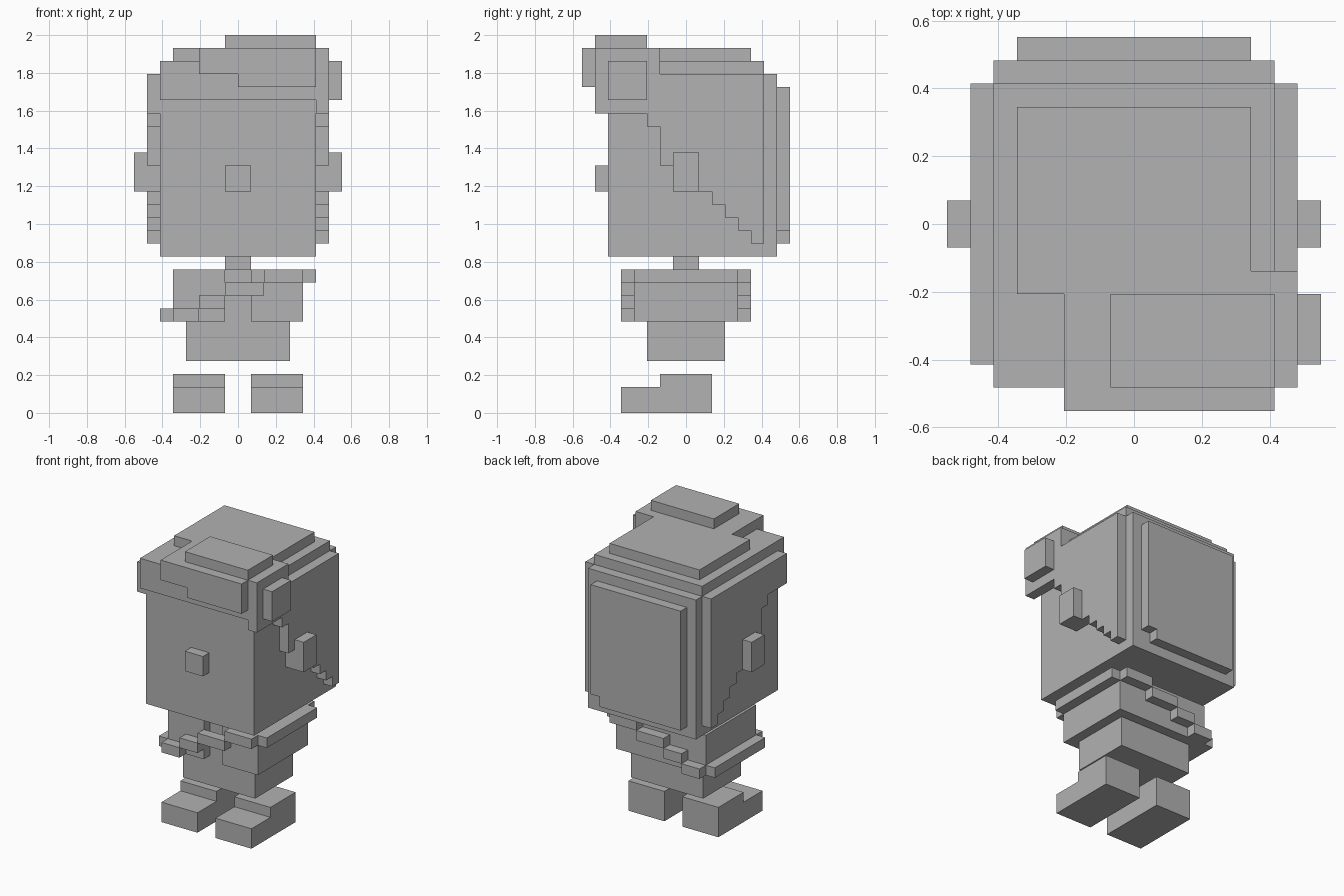
import bpy, bmesh
from mathutils import Matrix, Vector

if "Cube" in bpy.data.objects:
    bpy.data.objects.remove(bpy.data.objects["Cube"])

U = 2 / 29  # one block; the figure is 29 blocks tall

grey = bpy.data.materials.new("plain grey")
grey.diffuse_color = (0.445, 0.445, 0.445, 1)
grey.use_nodes = True
grey.node_tree.nodes["Principled BSDF"].inputs["Base Color"].default_value = grey.diffuse_color


def part(name, *boxes, mirror=False):
    """One object from boxes (x0, x1, y0, y1, z0, z1) given in blocks."""
    bm = bmesh.new()
    if mirror:
        boxes += tuple((-x1, -x0, *rest) for x0, x1, *rest in boxes)
    for x0, x1, y0, y1, z0, z1 in boxes:
        centre = Vector((x0 + x1, y0 + y1, z0 + z1)) * U / 2
        size = Vector((x1 - x0, y1 - y0, z1 - z0)) * U
        bmesh.ops.create_cube(bm, size=1, matrix=Matrix.LocRotScale(centre, None, size))
    mesh = bpy.data.meshes.new(name)
    bm.to_mesh(mesh)
    bm.free()
    mesh.materials.append(grey)
    bpy.context.collection.objects.link(bpy.data.objects.new(name, mesh))


# Shoes with a raised ankle
part("shoes", (1, 5, -5, 2, 0, 2), (1, 5, -2, 2, 2, 3), mirror=True)

# Body, and a jacket open at the front
part("hips", (-4, 4, -3, 3, 4, 7))
part("jacket", (-5, 5, -3, 4, 7, 11), (-5, -1, -4, -3, 7, 11), (1, 5, -4, -3, 7, 11))
part("neck", (-1, 1, -1, 1, 11, 12))

# Stepped sash running from the right shoulder to the left hip, front and back
steps = [(-5, -3, 7), (-3, -1, 8), (-1, 2, 9), (2, 5, 10)]
sash = [(x0, x1, y, y + 1, z, z + 1) for x0, x1, z in steps for y in (-5, 4)]
part("sash", *sash, (5, 6, -4, 4, 10, 11), (-6, -5, -4, 4, 7, 8))

# Head, nose and ears
part("head", (-6, 6, -6, 6, 12, 26))
part("nose", (-1, 1, -7, -6, 17, 19))
part("ears", (7, 8, -1, 1, 17, 20), mirror=True)

# Side hair: columns (y start, y end, lowest block) forming a staircase
columns = [(-6, -3, 23), (-3, -2, 22), (-2, -1, 19), (-1, 2, 17),
           (2, 3, 16), (3, 4, 15), (4, 5, 14), (5, 6, 13)]
part("side_hair", *[(6, 7, y0, y1, z, 26) for y0, y1, z in columns], mirror=True)

# Back hair in two layers, the outer one with a notched corner
part("back_hair", (-6, 6, 6, 7, 12, 26))
part("outer_back_hair", (-5, 4, 7, 8, 13, 25), (4, 5, 7, 8, 14, 25))

# Fringe and crown layers
part("fringe", (-6, 6, -7, -6, 24, 27))
part("crown", (-6, 6, -6, 6, 26, 27))
part("upper_crown", (-5, 5, -3, 5, 27, 28), (-3, 6, -7, -3, 27, 28), (5, 6, -3, -2, 27, 28))

# Swept lock on the right of the forehead
part("front_lock", (-3, 0, -8, -7, 26, 28), (0, 6, -8, -7, 25, 28))
part("right_lock", (6, 7, -7, -6, 23, 28), (6, 7, -6, -2, 26, 28))
part("right_tuft", (7, 8, -6, -3, 24, 27))
part("top_tuft", (-1, 6, -7, -3, 28, 29))
